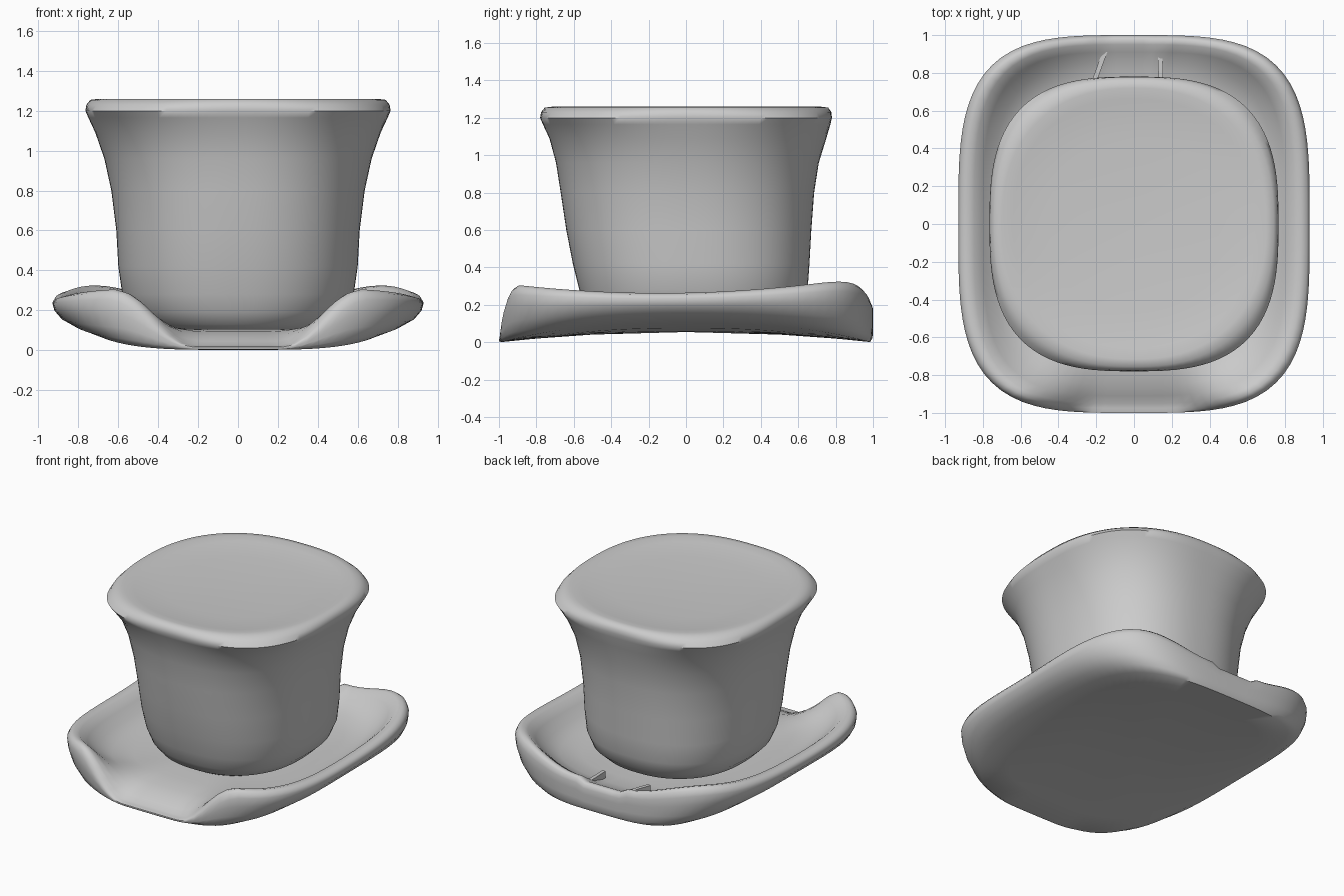
import bpy, bmesh, math

if "Cube" in bpy.data.objects:
    bpy.data.objects.remove(bpy.data.objects["Cube"])

SEG = 112


def oval(t, a, b, n):
    """Point on a rounded-square outline at angle t."""
    c, s = math.cos(t), math.sin(t)
    r = (abs(c / a) ** n + abs(s / b) ** n) ** (-1 / n)
    return r * c, r * s


def smooth(lo, hi, v):
    t = min(1, max(0, (v - lo) / (hi - lo)))
    return t * t * (3 - 2 * t)


def loft(name, rings, start, end):
    """Skin a stack of closed rings and close both ends on a centre point."""
    bm = bmesh.new()
    loops = [[bm.verts.new(p) for p in ring] for ring in rings]
    for lo, hi in zip(loops, loops[1:]):
        for i in range(SEG):
            j = (i + 1) % SEG
            bm.faces.new((lo[i], lo[j], hi[j], hi[i]))
    for loop, tip in ((loops[0], start), (loops[-1], end)):
        v = bm.verts.new(tip)
        for i in range(SEG):
            bm.faces.new((loop[i], loop[(i + 1) % SEG], v))
    bmesh.ops.recalc_face_normals(bm, faces=bm.faces)
    mesh = bpy.data.meshes.new(name)
    bm.to_mesh(mesh)
    bm.free()
    ob = bpy.data.objects.new(name, mesh)
    bpy.context.collection.objects.link(ob)
    bpy.context.view_layer.objects.active = ob
    ob.select_set(True)
    bpy.ops.object.shade_smooth_by_angle(angle=math.radians(60))
    ob.select_set(False)
    return ob


ANGLES = [2 * math.pi * i / SEG for i in range(SEG)]


# Brim: arched underside, rolled-up sides and back, dipped front
def rim_height(x, y):
    side = 0.265 + 0.02 * y + 0.07 * y * y
    if y < 0:
        return 0.02 + (side - 0.02) * smooth(0.23, 0.66, abs(x))
    h = 0.22 + (side - 0.22) * smooth(0.2, 0.85, abs(x))
    if -0.2 < x < 0.15:          # worn notch at the back
        h -= 0.03
    return h


def under(x, y):
    return 0.055 * (1 - min(1, y * y)) + 0.05 * (abs(x) / 0.75) ** 4


# (x scale, y scale, base surface, blend towards the rim height)
BRIM = [
    (0.40, 0.50, "under", 0), (0.65, 0.80, "under", 0),
    (0.80, 0.985, "under", 0), (0.88, 0.998, "wall", 0.12),
    (0.95, 1.0, "wall", 0.33), (0.99, 1.0, "wall", 0.60),
    (1.0, 1.0, "wall", 0.82), (0.985, 0.99, "wall", 0.95),
    (0.95, 0.975, "wall", 1.0), (0.91, 0.95, "floor", 0.95),
    (0.86, 0.91, "floor", 0.70), (0.80, 0.85, "floor", 0.38),
    (0.72, 0.76, "floor", 0.13), (0.60, 0.62, "floor", 0),
    (0.35, 0.35, "floor", 0),
]
rings = []
for sx, sy, kind, k in BRIM:
    ring = []
    for t in ANGLES:
        ex, ey = oval(t, 0.93, 1.0, 3.6)
        x, y = ex * sx, ey * sy
        if kind == "under":
            z = under(x, y)
        else:
            base = 0.105 if kind == "floor" else under(ex * 0.8, ey * 0.985)
            z = base + (rim_height(ex, ey) - base) * k
        ring.append((x, y, z))
    rings.append(ring)
loft("brim", rings, (0, 0, 0.055), (0, 0, 0.105))

# Crown: half width, front y, back y, height, squareness
CROWN = [
    (0.40, -0.43, 0.48, 0.09, 2.2), (0.48, -0.50, 0.56, 0.13, 2.3),
    (0.54, -0.54, 0.62, 0.19, 2.35), (0.58, -0.57, 0.65, 0.28, 2.35),
    (0.60, -0.605, 0.66, 0.42, 2.35), (0.61, -0.64, 0.67, 0.60, 2.35),
    (0.635, -0.67, 0.685, 0.80, 2.35), (0.67, -0.695, 0.71, 0.96, 2.4),
    (0.715, -0.73, 0.75, 1.09, 2.5), (0.75, -0.765, 0.772, 1.165, 2.7),
    (0.765, -0.78, 0.78, 1.2, 2.85), (0.76, -0.775, 0.778, 1.23, 2.6),
    (0.74, -0.755, 0.76, 1.255, 2.4), (0.70, -0.715, 0.72, 1.26, 2.3),
    (0.64, -0.655, 0.66, 1.25, 2.3), (0.45, -0.46, 0.46, 1.235, 2.3),
]
rings = []
for w, front, back, z, n in CROWN:
    mid, half = (front + back) / 2, (back - front) / 2
    rings.append([(p[0], p[1] + mid, z)
                  for p in (oval(t, w, half, n) for t in ANGLES)])
loft("crown", rings, (0, 0.02, 0.085), (0, 0, 1.23))

# Torn ridges across the trough at the back of the brim
for i, (x, skew) in enumerate(((-0.18, -0.35), (0.14, 0.03))):
    bpy.ops.mesh.primitive_cube_add(size=1, location=(x, 0.84, 0.13),
                                    rotation=(0, 0, skew))
    ob = bpy.context.object
    ob.name = f"back_ridge_{i + 1}"
    ob.scale = (0.025, 0.24, 0.07)
